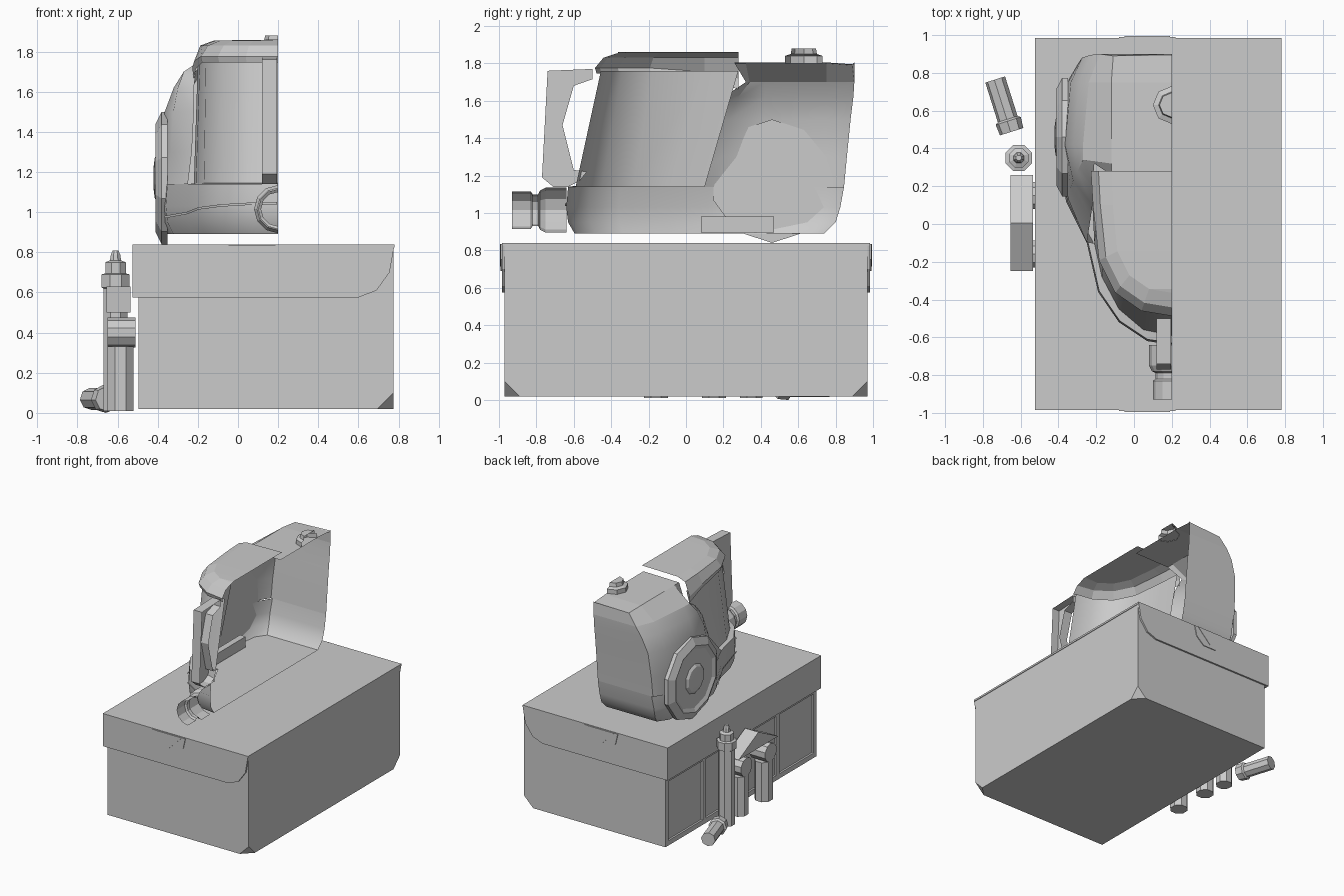
import bpy, bmesh, math
from mathutils import Vector, Matrix

if "Cube" in bpy.data.objects:
    bpy.data.objects.remove(bpy.data.objects["Cube"])

grey = bpy.data.materials.new("plain grey")
grey.use_nodes = True
COL = (0.6, 0.6, 0.6, 1)
grey.diffuse_color = COL
grey.node_tree.nodes["Principled BSDF"].inputs["Base Color"].default_value = COL


def finish(name, bm, normals=True, smooth=0):
    if normals:
        bmesh.ops.recalc_face_normals(bm, faces=bm.faces)
    me = bpy.data.meshes.new(name)
    bm.to_mesh(me)
    bm.free()
    me.materials.append(grey)
    ob = bpy.data.objects.new(name, me)
    bpy.context.collection.objects.link(ob)
    if smooth:
        bpy.ops.object.select_all(action='DESELECT')
        bpy.context.view_layer.objects.active = ob
        ob.select_set(True)
        bpy.ops.object.shade_smooth_by_angle(angle=math.radians(smooth))
    return ob


def block(name, x, y, z):
    bm = bmesh.new()
    bmesh.ops.create_cube(bm, size=1)
    for v in bm.verts:
        v.co = [r[0] if c < 0 else r[1] for c, r in zip(v.co, (x, y, z))]
    return finish(name, bm)


def plate(name, pts, axis, a, b):
    """Extrude a flat outline between a and b along an axis."""
    bm = bmesh.new()
    def put(p, d):
        return (d, p[0], p[1]) if axis == 'x' else (p[0], d, p[1])
    f = bm.faces.new([bm.verts.new(put(p, a)) for p in pts])
    g = bmesh.ops.extrude_face_region(bm, geom=[f])
    step = Vector(put((0, 0), b - a))
    bmesh.ops.translate(bm, verts=[v for v in g['geom'] if isinstance(v, bmesh.types.BMVert)], vec=step)
    return finish(name, bm)


def grid(name, rows, smooth=0):
    """Open surface skinned through rows of points."""
    bm = bmesh.new()
    vs = [[bm.verts.new(p) for p in r] for r in rows]
    for a, b in zip(vs, vs[1:]):
        for i in range(len(a) - 1):
            bm.faces.new((a[i], a[i + 1], b[i + 1], b[i]))
    bmesh.ops.remove_doubles(bm, verts=bm.verts, dist=0.0005)
    return finish(name, bm, smooth=smooth)


def lathe(name, profile, origin, direction, sides=8, half=False):
    """Turned solid from (radius, height); half keeps only the -x side."""
    bm = bmesh.new()
    rings = []
    n = sides // 2 + 1 if half else sides
    off = 0 if half else math.pi / sides
    rot = Vector((0, 0, 1)).rotation_difference(Vector(direction)).to_matrix().to_4x4()
    m = Matrix.Translation(origin) @ rot
    for r, h in profile:
        ang = [off + math.pi / 2 + 2 * math.pi * i / sides for i in range(n)]
        rings.append([bm.verts.new(m @ Vector((r * math.cos(t), r * math.sin(t), h))) for t in ang])
    for a, b in zip(rings, rings[1:]):
        for i in range(n - 1 if half else n):
            j = (i + 1) % n
            bm.faces.new((a[i], a[j], b[j], b[i]))
    if not half:
        bm.faces.new(rings[0])
    bm.faces.new(rings[-1])
    return finish(name, bm)


# Carton body with clipped lower corners on its hinge side
bm = bmesh.new()
bmesh.ops.create_cube(bm, size=1)
for v in bm.verts:
    v.co = (0.775 if v.co.x > 0 else -0.48, 0.97 * (1 if v.co.y > 0 else -1), 0.83 if v.co.z > 0 else 0.02)
low = [v for v in bm.verts if v.co.x > 0 and v.co.z < 0.1]
bmesh.ops.bevel(bm, geom=low, offset=0.08, segments=1, affect='VERTICES')
finish("carton_body", bm)

# Raised frame on the open side of the carton
for z in ((0.02, 0.06), (0.54, 0.58)):
    block("carton_rail", (-0.495, -0.48), (-0.97, 0.97), z)
for y in (-0.95, -0.47, 0, 0.47, 0.95):
    block("carton_stile", (-0.495, -0.48), (y - 0.02, y + 0.02), (0.02, 0.58))

# Carton lid with flaps and finger tabs
block("lid_top", (-0.52, 0.78), (-0.985, 0.985), (0.825, 0.84))
block("lid_side_flap", (-0.525, -0.51), (-0.985, 0.985), (0.575, 0.84))
flap = [(-0.52, 0.575), (0.6, 0.575), (0.69, 0.61), (0.755, 0.7), (0.78, 0.84), (-0.52, 0.84)]
tab = [(-0.08, 0.835), (-0.06, 0.75), (0.01, 0.69), (0.13, 0.69), (0.2, 0.75), (0.22, 0.835)]
notch = [(-0.05, 0.835), (0.07, 0.715), (0.19, 0.835)]
for s in (-1, 1):
    plate("lid_flap", flap, 'y', s * 0.971, s * 0.985)
    plate("lid_tab", tab, 'y', s * 0.985, s * 0.991)
    plate("tab_notch", notch, 'y', s * 0.991, s * 0.994)

# Machine base: lower shell with a flat floor, open at the cut side
CUT = 0.2
edge = [(CUT, -0.64), (0.07, -0.62), (-0.08, -0.52), (-0.19, -0.36), (-0.25, -0.1), (-0.36, 0.12),
        (-0.39, 0.42), (-0.35, 0.75), (-0.29, 0.84), (CUT, 0.84)]


def inset(pts, k, back, z):
    return [(CUT + (x - CUT) * k, y * k if y < 0 else y * back / 0.84, z) for x, y in pts]


floor = inset(edge, 0.93, 0.74, 0.89)
base = [[(CUT, y, z) for x, y, z in floor], floor, inset(edge, 0.985, 0.8, 0.95),
        inset(edge, 1, 0.825, 1.03), inset(edge, 0.985, 0.845, 1.14)]
grid("base_shell", base, 35)
groove = [(x - 0.006, y - 0.006, 1.05 - (y + 0.64) * 0.09) for x, y in edge[:6]]
grid("bumper_strip", [groove, [(x, y, z - 0.012) for x, y, z in groove]])

# Dust bucket wall and the ledge around its foot
foot = [(CUT, -0.59), (0.05, -0.56), (-0.08, -0.45), (-0.17, -0.28), (-0.21, -0.1), (-0.22, 0.1)]
brim = [(CUT, -0.455), (0.05, -0.43), (-0.08, -0.34), (-0.16, -0.18), (-0.19, 0.1), (-0.2, 0.28)]
grid("bumper_ledge", [base[-1][:5], [(x, y, 1.145) for x, y in foot[:5]]])
grid("bucket_wall", [[(x, y, 1.14) for x, y in foot], [(x, y, 1.76) for x, y in brim]], 40)


def brim_row(k, z, drop=0.0):
    return [(CUT + (x - CUT) * k, y * k if y < 0 else y, z - drop * max(0, y)) for x, y in brim]


top = brim_row(0.8, 1.855)
grid("bucket_lid", [brim_row(1.05, 1.745, 0.3), brim_row(1.07, 1.775, 0.2), brim_row(0.97, 1.83),
                    top, [(CUT, y, 1.86) for x, y, z in top]])

# Rear housing: rows of height, front edge, side reach and back edge
levels = [(1.14, -0.1, -0.25, -0.385, 0.845), (1.3, 0.03, -0.23, -0.38, 0.86), (1.5, 0.1, -0.22, -0.365, 0.88),
          (1.62, 0.2, -0.22, -0.32, 0.895), (1.7, 0.32, -0.21, -0.27, 0.9)]
rows = []
for z, front, xf, xs, back in levels:
    mid = max(0.42, front + 0.05)
    rows.append([(xf, front, z), ((xf + xs) / 2 - 0.03, (front + mid) / 2 - 0.03, z), (xs, mid, z),
                 (xs + 0.03, 0.75, z), (xs + 0.09, back, z), (CUT, back, z)])
grid("rear_housing", rows, 30)
deck = [(-0.12, 0.26, 1.8), (-0.12, 0.32, 1.8), (-0.12, 0.45, 1.8), (-0.12, 0.75, 1.8), (-0.11, 0.89, 1.79), (CUT, 0.9, 1.8)]
grid("rear_cover", [rows[-1], deck, [(CUT, y, z + 0.005) for x, y, z in deck]])

# Release knob on the rear cover
lathe("release_knob", [(0.1, 0), (0.1, 0.04), (0.07, 0.05), (0.065, 0.08)], (CUT, 0.63, 1.8), (0, 0, 1), 8, True)

# Wheel with a dished face and hub, and the inner pedal bar
lathe("side_wheel", [(0.33, 0), (0.33, 0.03), (0.27, 0.06), (0.24, 0.045), (0.12, 0.05), (0.1, 0.065), (0.06, 0.07)],
      (-0.35, 0.46, 1.17), (-1, 0, 0), 10)
block("pedal_bar", (-0.31, -0.26), (0.08, 0.47), (0.895, 0.98))

# Carrying handle: outer cheek plus a rim, open at the cut side
grip = [(-0.74, 1.76), (-0.5, 1.77), (-0.5, 1.715), (-0.6, 1.68), (-0.66, 1.47), (-0.6, 1.23),
        (-0.53, 1.22), (-0.57, 1.17), (-0.63, 1.14), (-0.71, 1.14), (-0.77, 1.19)]
plate("handle_cheek", grip, 'x', 0.12, 0.13)
ring = grip + grip[:1]
grid("handle_rim", [[(x, y, z) for y, z in ring] for x in (0.125, 0.195)])

# Half hose socket at the front, hollow toward the cut
hose = [(0.12, -0.64), (0.12, -0.75), (0.105, -0.78), (0.085, -0.79), (0.085, -0.82), (0.1, -0.83), (0.1, -0.93)]
arc = [math.pi * (0.5 + i / 6) for i in range(7)]
grid("hose_socket", [[(CUT + r * math.cos(t), y, 1.015 + r * math.sin(t)) for t in arc] for r, y in hose])

# Tall post with a stepped tip
lathe("tall_post", [(0.065, 0.01), (0.065, 0.62), (0.075, 0.625), (0.075, 0.69), (0.055, 0.695), (0.055, 0.75),
                    (0.03, 0.76), (0.025, 0.79), (0.015, 0.81)], (-0.61, 0.35, 0), (0, 0, 1))

# Short columns carrying a gable roof
for y in (0.15, -0.16):
    lathe("short_column", [(0.07, 0.01), (0.07, 0.33)], (-0.585, y, 0), (0, 0, 1))
    lathe("column_cap", [(0.075, -0.07), (0.075, 0.07)], (-0.58, y, 0.4), (1, 0, 0), 10)
plate("gable_roof", [(-0.25, 0.5), (0.26, 0.5), (0.005, 0.63)], 'x', -0.655, -0.535)

# Toppled post on the ground
lathe("toppled_post", [(0.055, 0), (0.055, 0.22), (0.07, 0.23), (0.065, 0.29)], (-0.735, 0.765, 0.07), (0.3, -0.95, 0))
